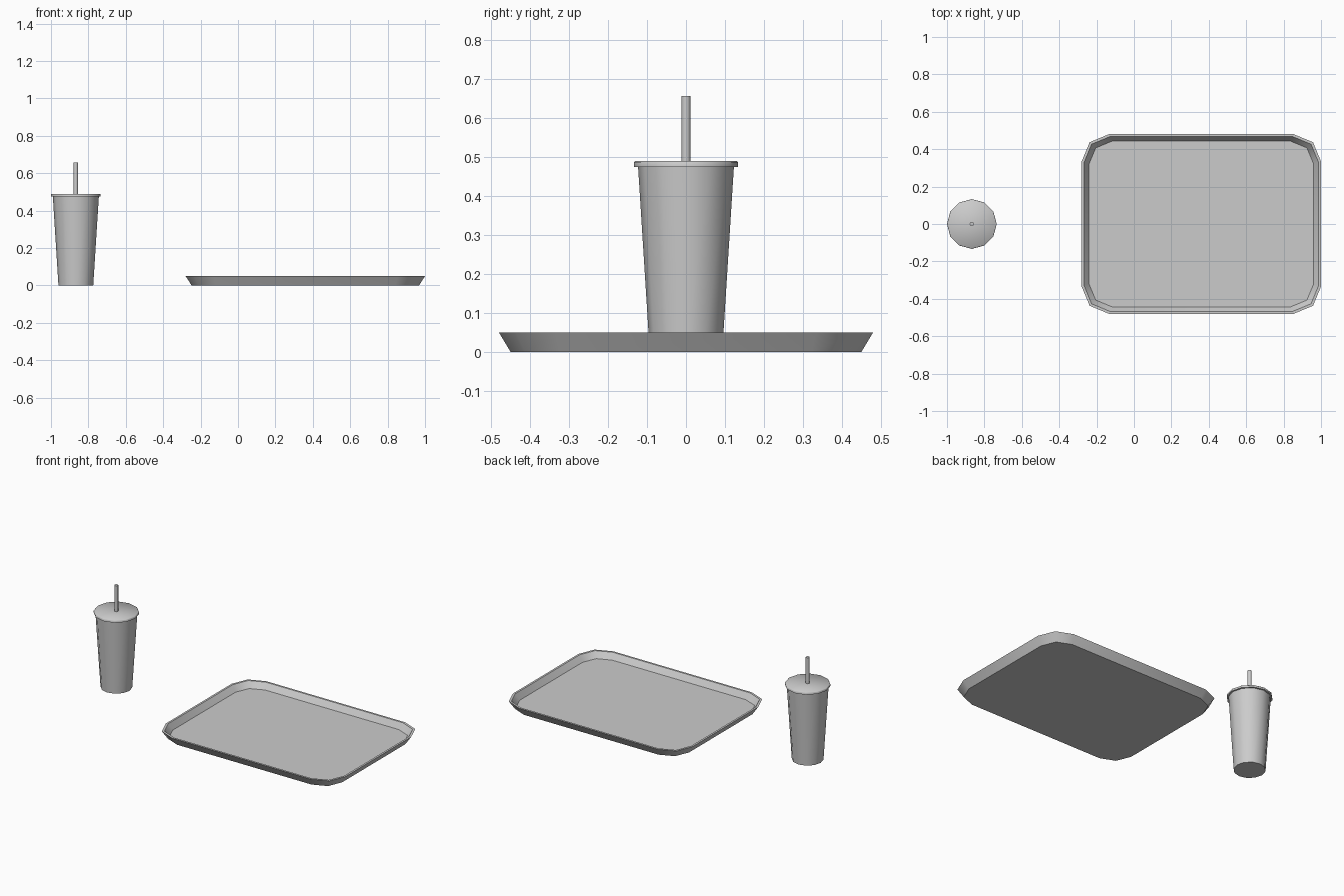
import bpy, bmesh, math

if "Cube" in bpy.data.objects:
    bpy.data.objects.remove(bpy.data.objects["Cube"])


def circle(radius, z, sides, cx):
    return [(cx + radius * math.cos(2 * math.pi * i / sides),
             radius * math.sin(2 * math.pi * i / sides), z) for i in range(sides)]


def rounded_rect(hx, hy, r, z, cx, segments=2):
    pts = []
    for k, (sx, sy) in enumerate([(1, 1), (-1, 1), (-1, -1), (1, -1)]):
        for i in range(segments + 1):
            a = math.pi / 2 * (k + i / segments)
            pts.append((cx + sx * (hx - r) + r * math.cos(a),
                        sy * (hy - r) + r * math.sin(a), z))
    return pts


def loft(name, rings, angle=50):
    """Bridge a stack of rings, cap both ends, smooth the shallow edges."""
    bm = bmesh.new()
    loops = [[bm.verts.new(p) for p in ring] for ring in rings]
    for a, b in zip(loops, loops[1:]):
        n = len(a)
        for i in range(n):
            j = (i + 1) % n
            bm.faces.new((a[i], a[j], b[j], b[i]))
    bm.faces.new(loops[0][::-1])
    bm.faces.new(loops[-1])
    bmesh.ops.recalc_face_normals(bm, faces=bm.faces)
    mesh = bpy.data.meshes.new(name)
    bm.to_mesh(mesh)
    bm.free()
    obj = bpy.data.objects.new(name, mesh)
    bpy.context.collection.objects.link(obj)
    bpy.ops.object.select_all(action='DESELECT')
    obj.select_set(True)
    bpy.context.view_layer.objects.active = obj
    bpy.ops.object.shade_smooth_by_angle(angle=math.radians(angle))
    return obj


# Drink: tapered cup, overhanging lid, straw
CUP_X = -0.867
loft("cup", [circle(r, z, 12, CUP_X) for r, z in [(0.093, 0), (0.123, 0.476)]])
loft("lid", [circle(r, z, 12, CUP_X)
             for r, z in [(0.133, 0.475), (0.133, 0.487), (0.13, 0.49)]])
loft("straw", [circle(0.012, z, 8, CUP_X) for z in (0.485, 0.657)])

# Tray: underside, outer rim, inner rim, floor
loft("tray", [rounded_rect(hx, hy, r, z, 0.36) for hx, hy, r, z in [
    (0.608, 0.45, 0.128, 0),
    (0.64, 0.48, 0.146, 0.05),
    (0.627, 0.467, 0.138, 0.05),
    (0.601, 0.443, 0.124, 0.012)]])
